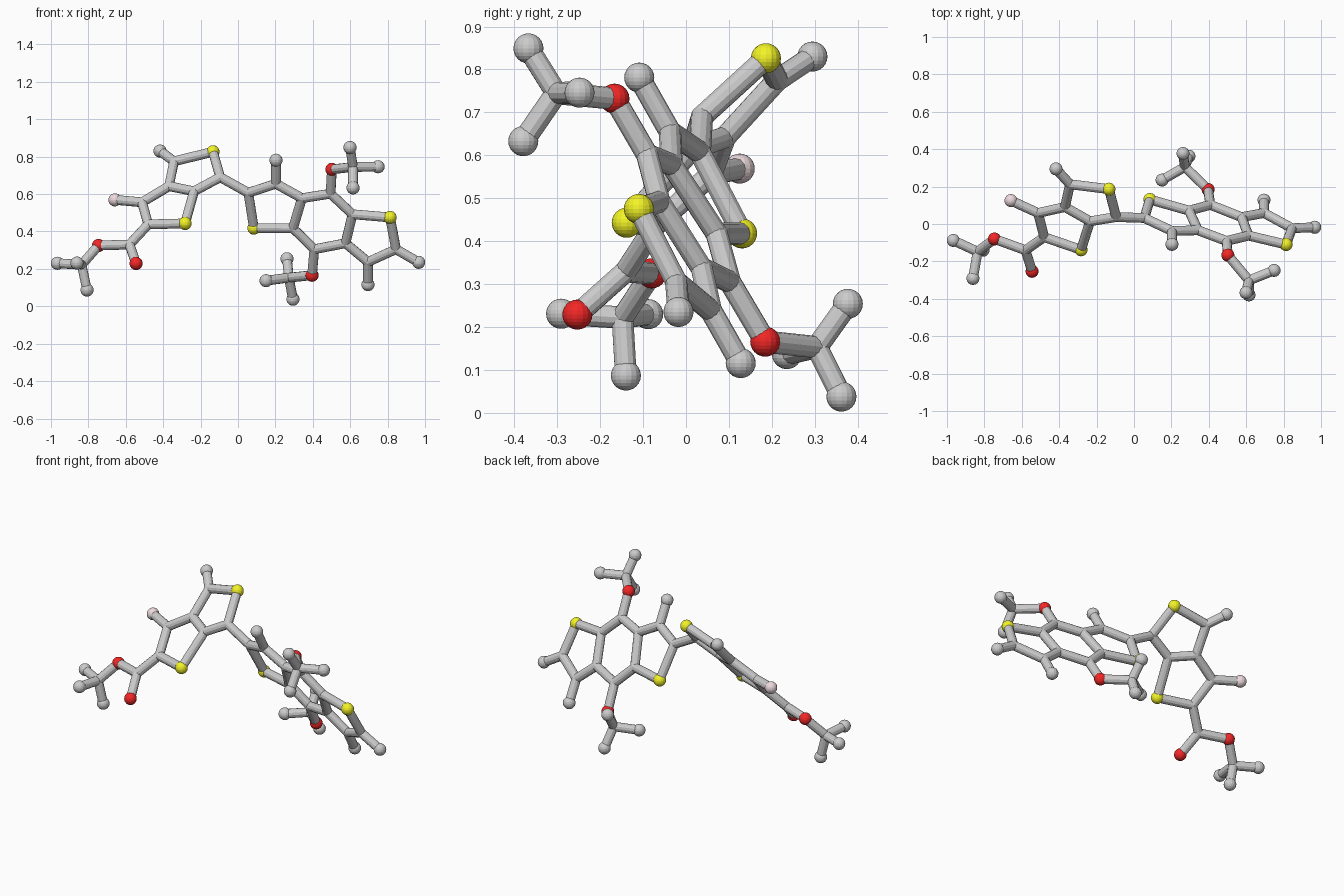
import bpy
import bmesh
from mathutils import Vector

if "Cube" in bpy.data.objects:
    bpy.data.objects.remove(bpy.data.objects["Cube"])

BALL_R, BOND_R = 0.035, 0.026
atoms = {}


def planar(points, a, b, c):
    """Atoms lying in the flat plane y = a*x + b*z + c."""
    for name, (x, z) in points.items():
        atoms[name] = Vector((x, a * x + b * z + c, z))


# Left pair of fused rings
planar({
    "SL1": (-.134, .826), "CL1": (-.342, .775), "ML1": (-.417, .83),
    "CL2": (-.369, .642), "CL3": (-.235, .615), "CL4": (-.095, .69),
    "SL2": (-.283, .443), "CL5": (-.48, .438), "CL6": (-.513, .556),
    "FL": (-.658, .569), "CL7": (-.58, .33),
}, -.369, .99, -.681)

# Right triple of fused rings with side stubs
planar({
    "SR1": (.085, .418), "CR1": (.055, .607), "CR2": (.203, .655),
    "MR1": (.203, .781), "CR3": (.342, .578), "CR4": (.294, .417),
    "CR5": (.495, .602), "CR6": (.612, .492), "CR7": (.575, .337),
    "CR8": (.408, .305), "SR2": (.813, .475), "CR9": (.845, .305),
    "CR10": (.695, .237), "MR2": (.695, .116), "MR3": (.966, .235),
    "OR1": (.502, .732), "OR2": (.396, .166),
}, -.286, -.567, .392)

# Branched end groups that leave the planes
for name, p in {
    "OL1": (-.545, -.253, .229), "OL2": (-.746, -.08, .325),
    "TL": (-.836, -.148, .222), "ML2": (-.966, -.088, .23),
    "ML3": (-.861, -.291, .231), "ML4": (-.807, -.14, .087),
    "TR1": (.615, -.302, .745), "MR4": (.599, -.367, .849),
    "MR5": (.615, -.379, .633), "MR6": (.749, -.248, .746),
    "TR2": (.272, .305, .153), "MR7": (.262, .377, .254),
    "MR8": (.294, .362, .038), "MR9": (.15, .235, .137),
}.items():
    atoms[name] = Vector(p)

# Chains of bonded atoms
chains = """
CL1 SL1 CL4 CL3 CL2 CL1 ML1
CL2 CL6 CL5 SL2 CL3
CL6 FL
CL5 CL7 OL1
CL7 OL2 TL ML2
ML3 TL ML4
CL4 CR1 CR2 CR3 CR4 SR1 CR1
CR2 MR1
CR3 CR5 CR6 CR7 CR8 CR4
CR6 SR2 CR9 CR10 CR7
CR9 MR3
CR10 MR2
CR5 OR1 TR1 MR4
MR5 TR1 MR6
CR8 OR2 TR2 MR7
MR8 TR2 MR9
"""


def material(name, rgb):
    m = bpy.data.materials.new(name)
    m.diffuse_color = (*rgb, 1)
    m.use_nodes = True
    m.node_tree.nodes["Principled BSDF"].inputs["Base Color"].default_value = m.diffuse_color
    return m


def ball_mesh(name, radius, mat=None):
    me = bpy.data.meshes.new(name)
    bm = bmesh.new()
    bmesh.ops.create_uvsphere(bm, u_segments=16, v_segments=12, radius=radius)
    bm.to_mesh(me)
    bm.free()
    if mat:
        me.materials.append(mat)
    return me


def add(name, mesh, loc):
    ob = bpy.data.objects.new(name, mesh)
    ob.location = loc
    bpy.context.collection.objects.link(ob)
    return ob


# Ball types, keyed by the first letter of the atom name
kinds = {
    "S": ("yellow_ball", ball_mesh("yellow_ball", BALL_R, material("yellow", (.9, .9, .02)))),
    "O": ("red_ball", ball_mesh("red_ball", BALL_R, material("red", (.9, .02, .02)))),
    "F": ("pink_ball", ball_mesh("pink_ball", BALL_R, material("pink", (.85, .7, .73)))),
    "M": ("end_ball", ball_mesh("end_ball", BALL_R)),
    "C": ("joint", ball_mesh("joint", BOND_R)),
    "T": ("branch_joint", ball_mesh("branch_joint", BOND_R)),
}
for name, p in atoms.items():
    label, mesh = kinds[name[0]]
    add(label, mesh, p)

# Sticks: one unit cylinder stretched between each pair
stick = bpy.data.meshes.new("stick")
bm = bmesh.new()
bmesh.ops.create_cone(bm, cap_ends=True, segments=12, radius1=BOND_R,
                      radius2=BOND_R, depth=1)
bm.to_mesh(stick)
bm.free()
for line in chains.split("\n"):
    names = line.split()
    for a, b in zip(names, names[1:]):
        d = atoms[b] - atoms[a]
        ob = add("stick", stick, (atoms[a] + atoms[b]) / 2)
        ob.rotation_euler = d.to_track_quat("Z", "Y").to_euler()
        ob.scale = (1, 1, d.length)
